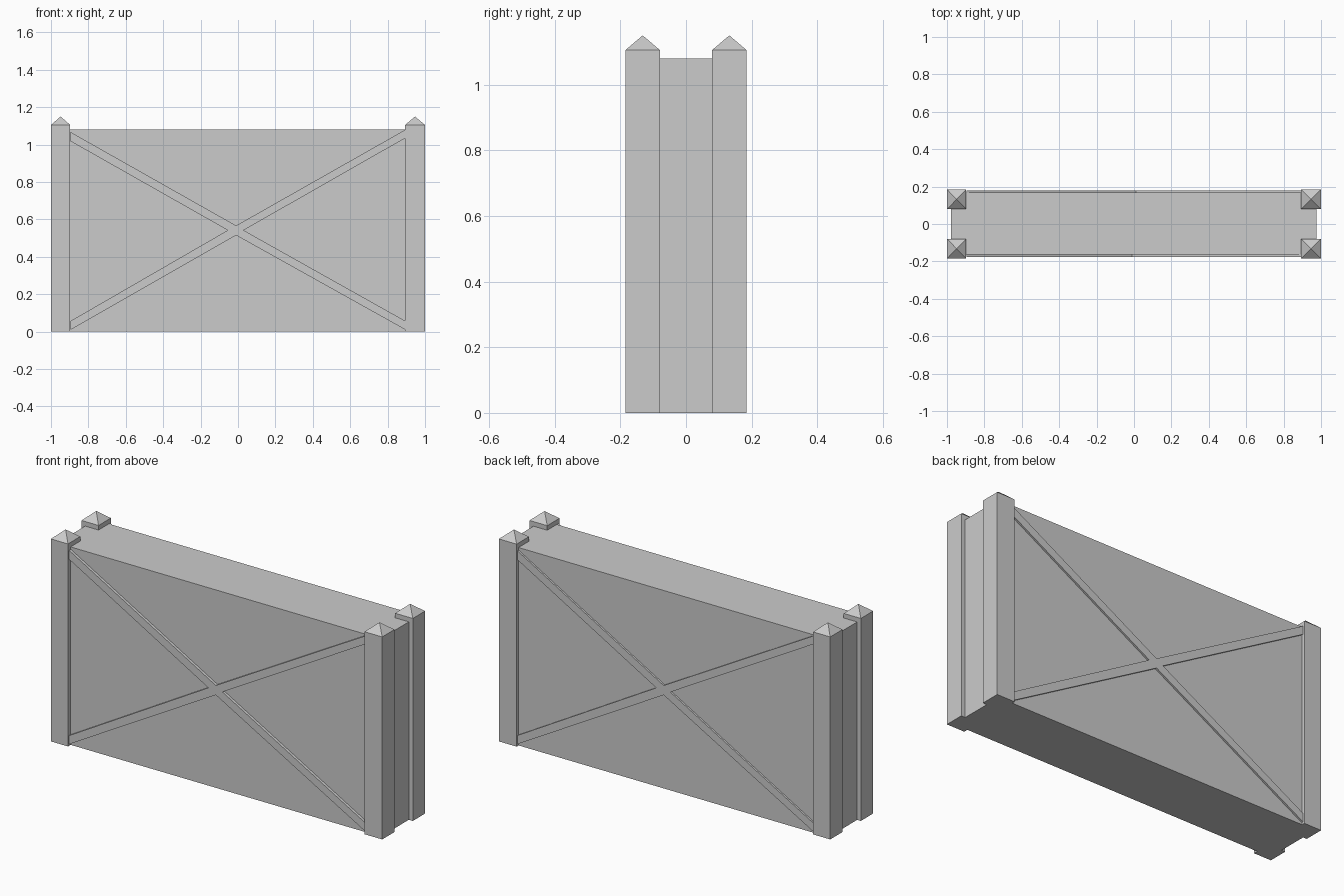
import bpy

cube = bpy.data.objects.get("Cube")
if cube:
    bpy.data.objects.remove(cube, do_unlink=True)

GREY = (0.6, 0.6, 0.6, 1)
stone = bpy.data.materials.new("light grey")
stone.use_nodes = True
stone.diffuse_color = GREY
stone.node_tree.nodes["Principled BSDF"].inputs["Base Color"].default_value = GREY


def make(name, verts, faces):
    mesh = bpy.data.meshes.new(name)
    mesh.from_pydata(verts, [], faces)
    mesh.materials.append(stone)
    obj = bpy.data.objects.new(name, mesh)
    bpy.context.collection.objects.link(obj)
    return obj


def ring(n, base):
    return [(base + i, base + (i + 1) % n, base + n + (i + 1) % n, base + n + i) for i in range(n)]


def box(name, x0, x1, y0, y1, z0, z1):
    base = [(x0, y0), (x1, y0), (x1, y1), (x0, y1)]
    verts = [(x, y, z) for z in (z0, z1) for x, y in base]
    return make(name, verts, [(3, 2, 1, 0), (4, 5, 6, 7)] + ring(4, 0))


def post(name, x0, x1, y0, y1, shoulder, tip):
    # square shaft with a pyramid cap in one closed mesh
    base = [(x0, y0), (x1, y0), (x1, y1), (x0, y1)]
    verts = [(x, y, z) for z in (0, shoulder) for x, y in base]
    verts.append(((x0 + x1) / 2, (y0 + y1) / 2, tip))
    cap = [(4 + i, 4 + (i + 1) % 4, 8) for i in range(4)]
    return make(name, verts, [(3, 2, 1, 0)] + ring(4, 0) + cap)


def cross(name, side, y_in, y_out):
    # flat X-shaped brace, traced once and turned half round for the back
    e = 0.895
    outline = [(-e, 0.01), (-0.01, 0.515), (e, 0.01), (e, 0.057), (0.03, 0.542),
               (e, 1.035), (e, 1.08), (-0.01, 0.567), (-e, 1.067), (-e, 1.018),
               (-0.055, 0.542), (-e, 0.057)]
    n = len(outline)
    verts = [(-side * x, side * y, z) for y in (y_out, y_in) for x, z in outline]
    # four arms around the central diamond
    front = [(0, 1, 10, 11), (1, 2, 3, 4), (4, 5, 6, 7), (7, 8, 9, 10), (1, 4, 7, 10)]
    back = [tuple(n + i for i in reversed(f)) for f in front]
    sides = [tuple(reversed(f)) for f in ring(n, 0)]
    return make(name, verts, front + back + sides)


# wall core
box("wall_core", -0.978, 0.976, -0.162, 0.168, 0, 1.08)

# corner posts with pointed caps
for x_name, x0, x1 in (("right", -1, -0.897), ("left", 0.893, 1)):
    for y_name, s in (("front", -1), ("back", 1)):
        y0, y1 = sorted((s * 0.079, s * 0.185))
        post(f"{y_name}_{x_name}_post", x0, x1, y0, y1, 1.105, 1.15)

# crossed braces on both broad sides
cross("front_cross_brace", -1, 0.155, 0.177)
cross("back_cross_brace", 1, 0.16, 0.178)
